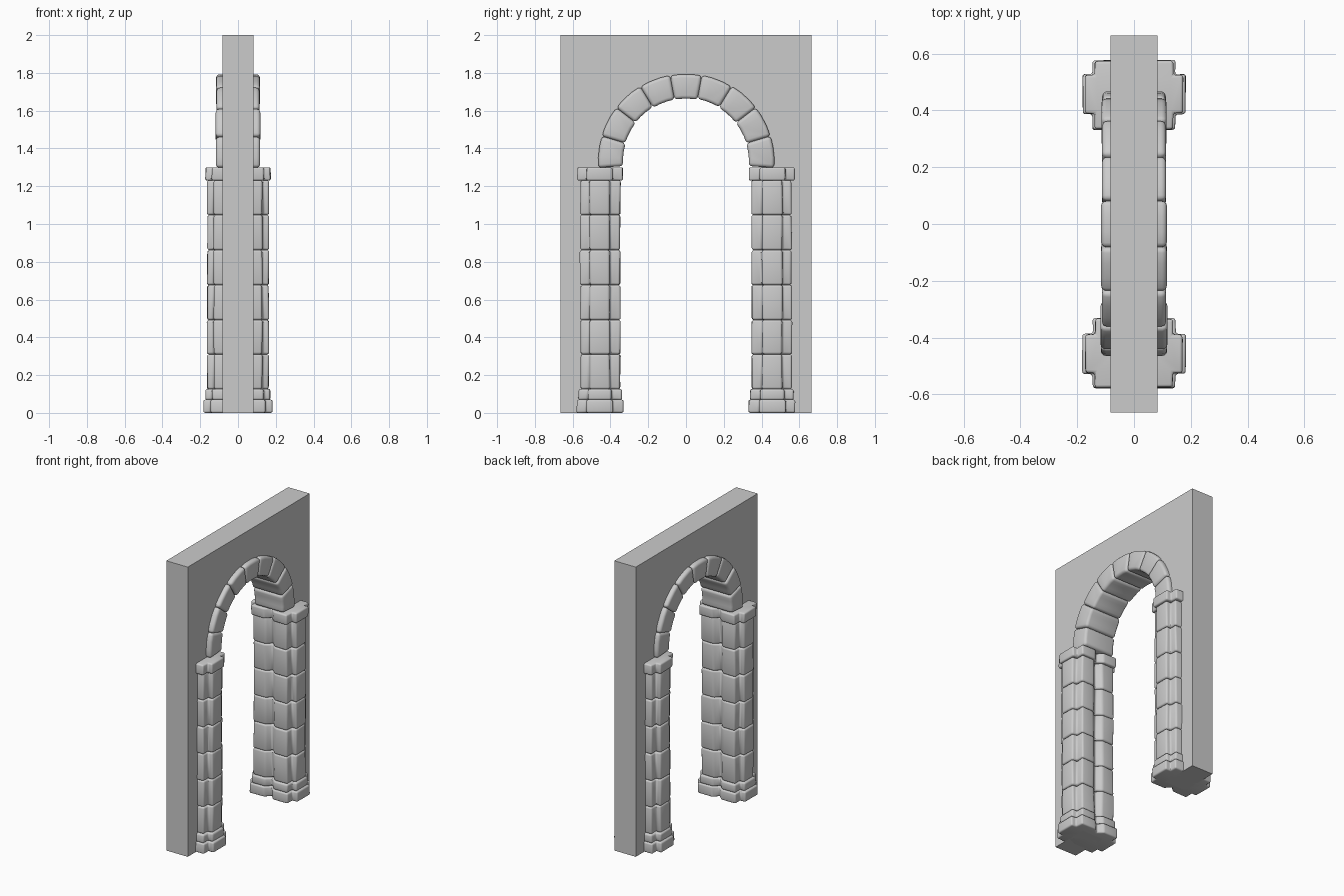
import bpy, bmesh, math, random
from math import sin, cos, pi, radians

random.seed(4)
if "Cube" in bpy.data.objects:
    bpy.data.objects.remove(bpy.data.objects["Cube"], do_unlink=True)

GREY = (0.6, 0.6, 0.6, 1)
stone = bpy.data.materials.new("grey_stone")
stone.use_nodes = True
stone.diffuse_color = GREY
stone.node_tree.nodes["Principled BSDF"].inputs["Base Color"].default_value = GREY


def jitter(amount):
    return random.uniform(-amount, amount)


def loft(name, start, end, bevel=0.0):
    """Solid between two matching outlines, with optional worn edges."""
    bm = bmesh.new()
    a = [bm.verts.new(p) for p in start]
    b = [bm.verts.new(p) for p in end]
    n = len(a)
    bm.faces.new(a)
    bm.faces.new(b[::-1])
    for i in range(n):
        j = (i + 1) % n
        bm.faces.new((a[j], a[i], b[i], b[j]))
    bmesh.ops.recalc_face_normals(bm, faces=bm.faces)
    mesh = bpy.data.meshes.new(name)
    bm.to_mesh(mesh)
    bm.free()
    mesh.materials.append(stone)
    obj = bpy.data.objects.new(name, mesh)
    bpy.context.collection.objects.link(obj)
    bpy.ops.object.select_all(action='DESELECT')
    obj.select_set(True)
    bpy.context.view_layer.objects.active = obj
    if bevel:
        mod = obj.modifiers.new("worn_edges", 'BEVEL')
        mod.width = bevel
        mod.segments = 3
        mod.limit_method = 'ANGLE'
        mod.angle_limit = radians(30)
        bpy.ops.object.modifier_apply(modifier=mod.name)
        bpy.ops.object.shade_smooth_by_angle(angle=radians(35))
    return obj


def pillar_outline(half_x, inner, outer, notch):
    """Notched pillar section with a groove down the face toward the opening."""
    side = [(0.035, inner), (half_x - notch, inner),
            (half_x - notch, inner + 0.055), (half_x, inner + 0.055),
            (half_x, outer - 0.05), (half_x - notch, outer - 0.05),
            (half_x - notch, outer)]
    return [(0, inner + 0.035)] + side + [(-x, y) for x, y in reversed(side)]


def course(name, outline, sign, z0, z1, bevel, wear):
    rings = [[(x + jitter(wear), sign * (y + jitter(wear)), z) for x, y in outline]
             for z in (z0, z1)]
    loft(name, rings[0], rings[1], bevel)


# Wall slab with an arched doorway
SPRING = 1.33
opening = [(0.4 * cos(pi * i / 32), SPRING + 0.4 * sin(pi * i / 32)) for i in range(33)]
profile = ([(0.665, 0), (0.665, 2), (-0.665, 2), (-0.665, 0), (-0.4, 0)]
           + opening[::-1] + [(0.4, 0)])
loft("wall", [(-0.082, y, z) for y, z in profile], [(0.082, y, z) for y, z in profile])

# Two pillars of stacked stone courses
shaft = pillar_outline(0.163, 0.348, 0.56, 0.034)
foot = pillar_outline(0.182, 0.332, 0.578, 0.036)
plinth = pillar_outline(0.171, 0.34, 0.57, 0.034)
capital = pillar_outline(0.172, 0.334, 0.575, 0.034)
joints = [0.125, 0.31, 0.492, 0.677, 0.862, 1.048, 1.232]
for side, sign in (("front", -1), ("back", 1)):
    course(side + "_pillar_foot", foot, sign, 0, 0.07, 0.01, 0.002)
    course(side + "_pillar_plinth", plinth, sign, 0.068, 0.127, 0.012, 0.002)
    for i, (low, high) in enumerate(zip(joints, joints[1:])):
        course(f"{side}_pillar_block_{i + 1}", shaft, sign, low, high, 0.012, 0.003)
    course(side + "_pillar_capital", capital, sign, 1.23, 1.3, 0.01, 0.002)

# Nine wedge stones forming the arch
COUNT, STEPS = 9, 3
first = radians(-4)
span = (pi - 2 * first) / COUNT
for k in range(COUNT):
    inner, outer = 0.335 + jitter(0.004), 0.465 + jitter(0.004)
    a0 = first + k * span
    angles = [a0 + span * i / STEPS for i in range(STEPS + 1)]
    section = ([(outer * cos(a), SPRING + outer * sin(a)) for a in angles]
               + [(inner * cos(a), SPRING + inner * sin(a)) for a in reversed(angles)])
    depth = 0.115 + jitter(0.004)
    loft(f"arch_stone_{k + 1}", [(-depth, y, z) for y, z in section],
         [(depth, y, z) for y, z in section], 0.018)
